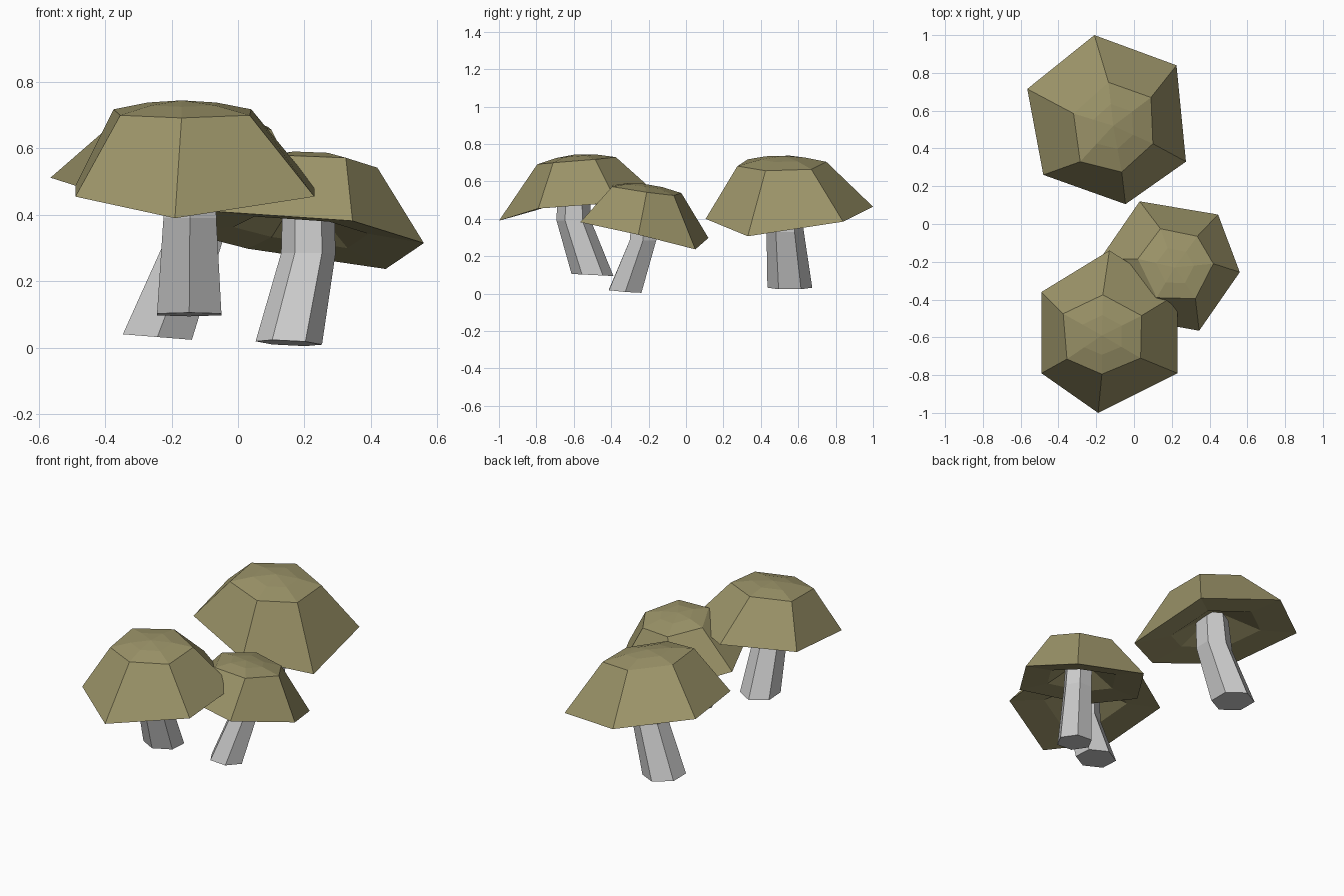
import bpy, math
from mathutils import Vector

if "Cube" in bpy.data.objects:
    bpy.data.objects.remove(bpy.data.objects["Cube"])

olive = bpy.data.materials.new("olive")
olive.diffuse_color = (0.33, 0.295, 0.14, 1)
olive.use_nodes = True
olive.node_tree.nodes["Principled BSDF"].inputs["Base Color"].default_value = olive.diffuse_color


def make(name, verts, faces, mat=None):
    me = bpy.data.meshes.new(name)
    me.from_pydata([tuple(v) for v in verts], [], faces)
    ob = bpy.data.objects.new(name, me)
    bpy.context.collection.objects.link(ob)
    if mat:
        me.materials.append(mat)
    return ob


def bridge(a, b):
    return [(a + i, a + (i + 1) % 6, b + (i + 1) % 6, b + i) for i in range(6)]


def fan(a, tip):
    return [(a + i, a + (i + 1) % 6, tip) for i in range(6)]


def cap(name, rim, shoulder, apex):
    rim, shoulder = [Vector(p) for p in rim], [Vector(p) for p in shoulder]
    apex = Vector(apex)
    centre = sum(rim, Vector()) / 6
    # slightly domed crown ring between shoulder and apex
    crown = [p.lerp(apex, 0.5) + Vector((0, 0, 0.007)) for p in shoulder]
    # underside: flat band, then a hollow
    band = [p.lerp(centre, 0.45) + Vector((0, 0, 0.02)) for p in rim]
    hollow = centre + Vector((0, 0, 0.14))
    verts = band + rim + shoulder + crown + [apex, hollow]
    faces = bridge(0, 6) + bridge(6, 12) + bridge(12, 18) + fan(18, 24)
    faces += [f[::-1] for f in fan(0, 25)]
    make(name, verts, faces, olive)


def stem(name, rings, start):
    verts = []
    for x, y, z, r, tilt_x, tilt_y in rings:
        for i in range(6):
            a = math.radians(start + 60 * i)
            dx, dy = r * math.cos(a), r * math.sin(a)
            verts.append((x + dx, y + dy, z + dx * tilt_x + dy * tilt_y))
    faces = bridge(0, 6) + bridge(6, 12)
    faces += [tuple(range(5, -1, -1)), tuple(range(12, 18))]
    make(name, verts, faces)


# Front mushroom
cap("front_cap",
    [(-.19, -1, .39), (.23, -.79, .455), (.23, -.37, .487),
     (-.13, -.14, .52), (-.49, -.36, .487), (-.49, -.79, .455)],
    [(-.17, -.795, .692), (.035, -.71, .70), (.04, -.485, .718),
     (-.165, -.375, .73), (-.375, -.475, .718), (-.355, -.715, .70)],
    (-.17, -.59, .745))
stem("front_stem", [(-.147, -.50, .10, .112, 0, -.05),
                    (-.145, -.60, .39, .092, 0, 0),
                    (-.145, -.60, .56, .088, 0, 0)], 30)

# Small middle mushroom
cap("middle_cap",
    [(.345, -.565, .382), (.56, -.255, .315), (.445, .05, .237),
     (.03, .12, .298), (-.18, -.185, .352), (-.065, -.49, .41)],
    [(.325, -.395, .572), (.42, -.21, .542), (.335, -.065, .525),
     (.14, -.025, .538), (.02, -.185, .565), (.12, -.39, .58)],
    (.215, -.23, .588))
stem("middle_stem", [(.153, -.325, .014, .1, -.05, -.08),
                     (.212, -.23, .285, .082, 0, 0),
                     (.212, -.22, .43, .078, 0, 0)], 0)

# Back mushroom
cap("back_cap",
    [(-.045, .105, .40), (.275, .33, .307), (.225, .84, .385),
     (-.21, 1, .465), (-.565, .715, .512), (-.48, .26, .485)],
    [(-.065, .275, .682), (.10, .425, .657), (.09, .67, .665),
     (-.135, .75, .705), (-.32, .585, .725), (-.285, .33, .718)],
    (-.11, .52, .737))
stem("back_stem", [(-.243, .555, .032, .12, -.08, 0),
                   (-.13, .53, .33, .1, 0, 0),
                   (-.12, .525, .52, .09, 0, 0)], 30)
